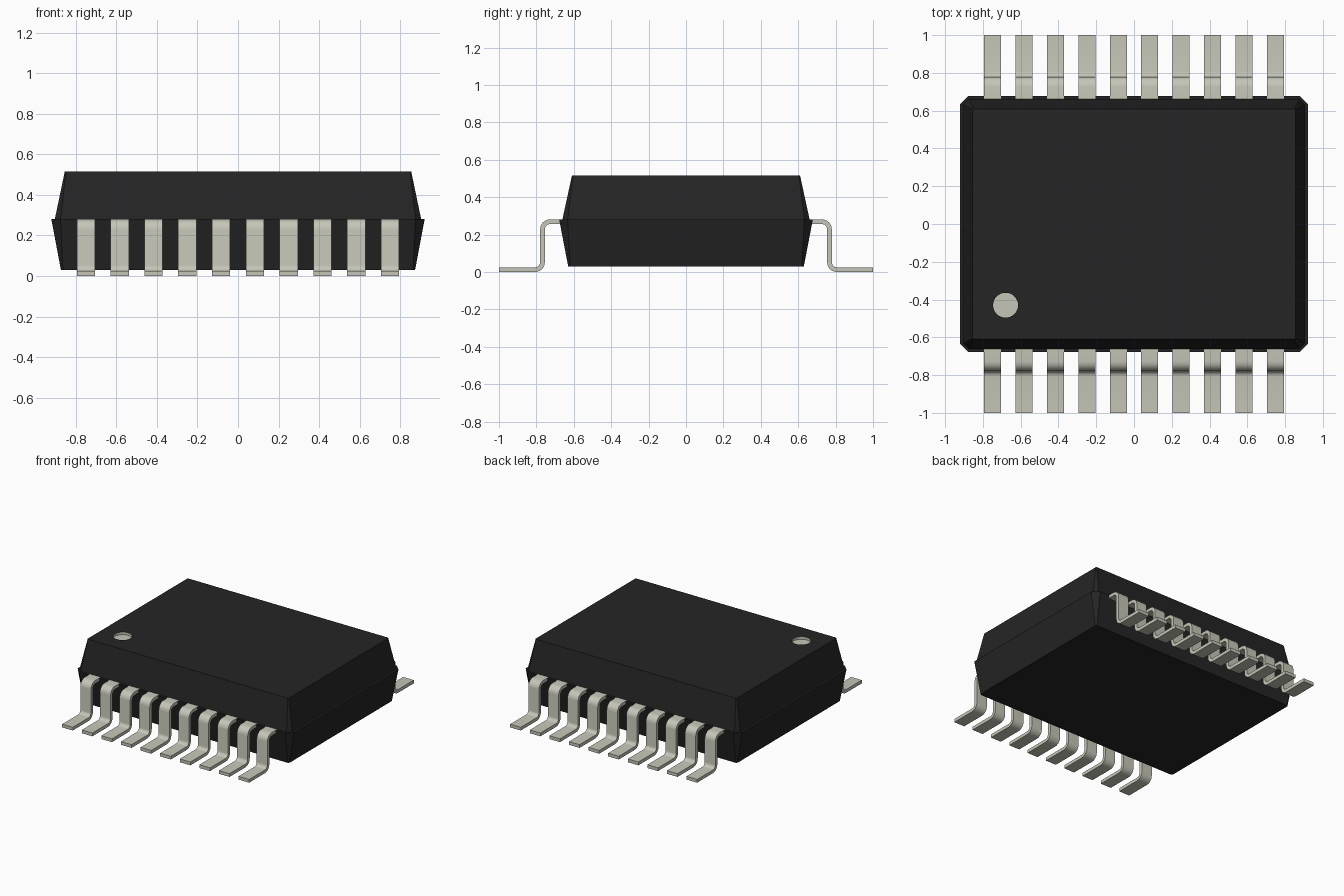
import bpy
import bmesh
from math import pi, sin, cos

if "Cube" in bpy.data.objects:
    bpy.data.objects.remove(bpy.data.objects["Cube"], do_unlink=True)


def make_material(name, colour):
    mat = bpy.data.materials.new(name)
    mat.use_nodes = True
    mat.diffuse_color = colour
    bsdf = next(n for n in mat.node_tree.nodes if n.type == "BSDF_PRINCIPLED")
    bsdf.inputs["Base Color"].default_value = colour
    return mat


BLACK = make_material("black plastic", (0.0185, 0.018, 0.018, 1))
METAL = make_material("grey metal", (0.56, 0.56, 0.48, 1))


def make_object(name, bm, *materials):
    bmesh.ops.recalc_face_normals(bm, faces=bm.faces)
    mesh = bpy.data.meshes.new(name)
    bm.to_mesh(mesh)
    bm.free()
    for mat in materials:
        mesh.materials.append(mat)
    obj = bpy.data.objects.new(name, mesh)
    bpy.context.collection.objects.link(obj)
    return obj


def octagon(bm, x, y, z, c):
    """Rectangle ring with chamfered corners."""
    quarter = [(x, y - c), (x - c, y)]
    ring = []
    for sx, sy in ((1, 1), (-1, 1), (-1, -1), (1, -1)):
        pair = quarter if sx * sy > 0 else quarter[::-1]
        ring += [bm.verts.new((sx * px, sy * py, z)) for px, py in pair]
    return ring


# Package body: tapered halves with a small ledge at the seam
SEAM, TOP = 0.28, 0.515
bm = bmesh.new()
rings = [octagon(bm, 0.874, 0.63, 0.03, 0.01),
         octagon(bm, 0.921, 0.678, SEAM, 0.045),
         octagon(bm, 0.904, 0.661, SEAM, 0.028),
         octagon(bm, 0.855, 0.61, TOP, 0.006)]
for low, high in zip(rings, rings[1:]):
    for i in range(8):
        j = (i + 1) % 8
        bm.faces.new((low[i], low[j], high[j], high[i]))
bm.faces.new(rings[0])
bm.faces.new(rings[-1])
body = make_object("package_body", bm, BLACK, METAL)

# Round first-pin recess, metal coloured inside
bm = bmesh.new()
bmesh.ops.create_cone(bm, cap_ends=True, segments=32, radius1=0.066,
                      radius2=0.066, depth=0.04)
bmesh.ops.translate(bm, verts=bm.verts, vec=(-0.68, -0.43, TOP))
for face in bm.faces:
    face.material_index = 1
cutter = make_object("pin_mark_cutter", bm, BLACK, METAL)
cutter.hide_render = True
cut = body.modifiers.new("pin mark recess", "BOOLEAN")
cut.operation = "DIFFERENCE"
cut.solver = "EXACT"
cut.object = cutter
bpy.context.view_layer.objects.active = body
body.select_set(True)
bpy.ops.object.modifier_apply(modifier=cut.name)
bpy.data.objects.remove(cutter, do_unlink=True)
body.select_set(False)


# Gull-wing lead: centre line with two round bends, thickened and extruded
THICK, WIDTH, BEND, STEPS = 0.025, 0.09, 0.04, 6
SHANK = 0.767
HIGH, LOW = SEAM + 0.001 - THICK / 2, THICK / 2


def lead_profile():
    """Points (y, z) around the side outline of a lead."""
    path = [(0.63, HIGH, 0, 1)]
    for i in range(STEPS + 1):
        a = pi / 2 * i / STEPS
        path.append((SHANK - BEND + BEND * sin(a), HIGH - BEND + BEND * cos(a),
                     sin(a), cos(a)))
    for i in range(STEPS + 1):
        a = pi / 2 * i / STEPS
        path.append((SHANK + BEND - BEND * cos(a), LOW + BEND - BEND * sin(a),
                     cos(a), sin(a)))
    path.append((1, LOW, 0, 1))
    h = THICK / 2
    outer = [(y + h * ny, z + h * nz) for y, z, ny, nz in path]
    inner = [(y - h * ny, z - h * nz) for y, z, ny, nz in path]
    return outer, inner


def make_lead(name, x, side):
    bm = bmesh.new()
    outer, inner = lead_profile()
    rows = [[bm.verts.new((x + dx, side * y, z)) for y, z in line]
            for line, dx in ((outer, -WIDTH / 2), (outer, WIDTH / 2),
                             (inner, WIDTH / 2), (inner, -WIDTH / 2))]
    for k in range(4):
        a, b = rows[k], rows[(k + 1) % 4]
        for i in range(len(a) - 1):
            bm.faces.new((a[i], a[i + 1], b[i + 1], b[i]))
    for end in (0, -1):
        bm.faces.new([row[end] for row in rows])
    lead = make_object(name, bm, METAL)
    lead.select_set(True)
    bpy.context.view_layer.objects.active = lead
    bpy.ops.object.shade_smooth_by_angle(angle=pi / 6)
    lead.select_set(False)


bpy.ops.object.select_all(action="DESELECT")
COUNT, PITCH = 10, 1 / 6
for label, side in (("front", -1), ("back", 1)):
    for n in range(COUNT):
        make_lead(f"{label}_lead_{n + 1}", (n - (COUNT - 1) / 2) * PITCH, side)
